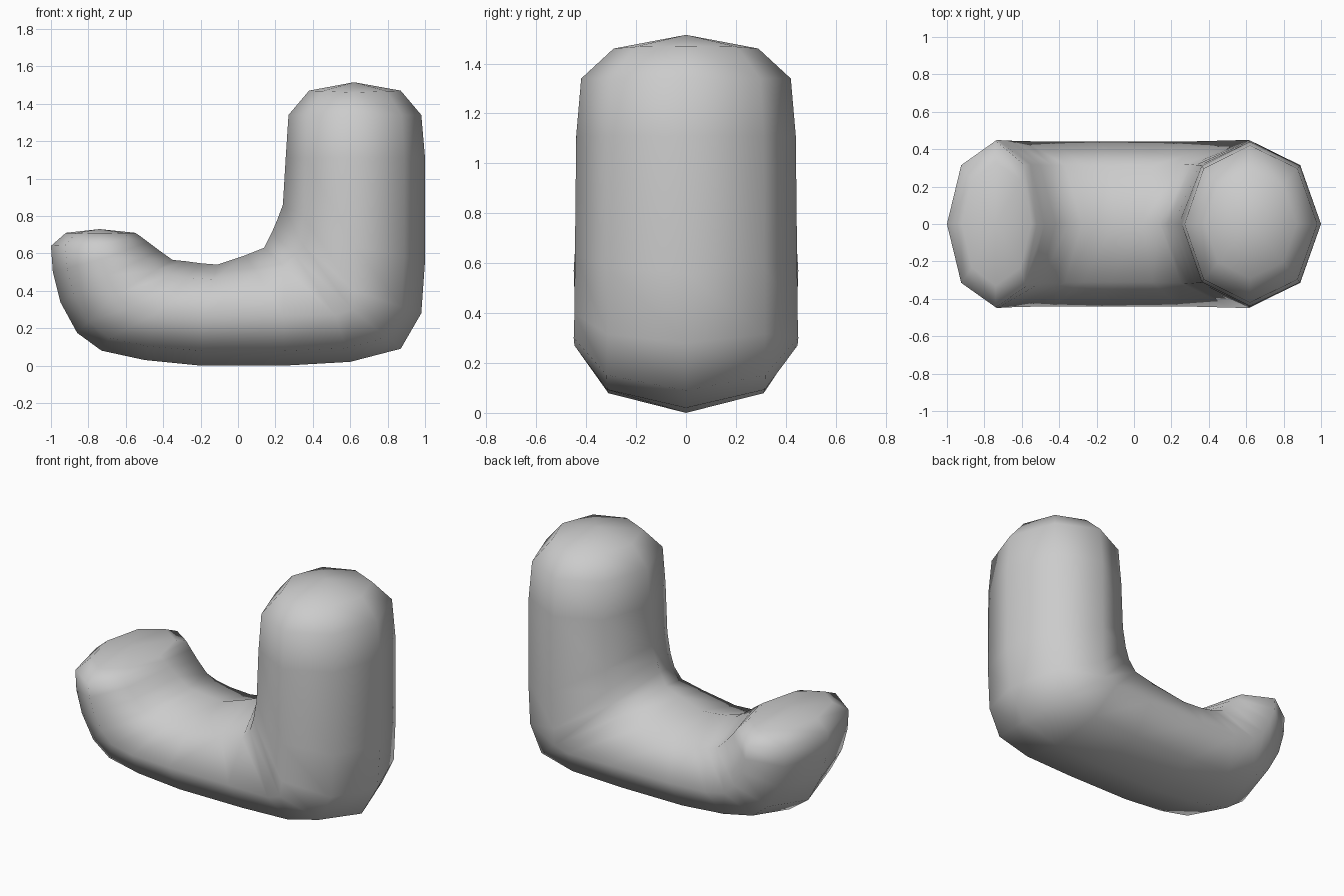
import bpy, bmesh, math

if "Cube" in bpy.data.objects:
    bpy.data.objects.remove(bpy.data.objects["Cube"])

# Cross-sections along the bent tube, all symmetric about y = 0:
# outer point (x, z), side point (x, z), inner point (x, z), half width
RINGS = [
    (.87, 1.47, .62, 1.46, .38, 1.47, .29),     # top dome
    (.98, 1.34, .62, 1.34, .27, 1.34, .42),
    (1.0, 1.11, .62, 1.11, .255, 1.11, .44),    # upright leg
    (1.0, .56, .62, .64, .24, .86, .445),
    (.98, .28, .62, .40, .21, .78, .447),       # heel bend
    (.87, .09, .61, .30, .18, .71, .45),
    (.60, .02, .52, .27, .14, .63, .447),
    (.25, .00, .24, .27, .04, .59, .44),        # sole
    (-.20, .00, -.18, .27, -.11, .54, .44),
    (-.50, .03, -.44, .28, -.20, .547, .44),
    (-.73, .08, -.58, .31, -.28, .558, .443),   # toe curling up
    (-.86, .175, -.65, .38, -.35, .565, .445),
    (-.95, .34, -.70, .48, -.42, .615, .447),
    (-.99, .50, -.73, .57, -.48, .66, .45),
    (-1.0, .64, -.74, .65, -.52, .69, .445),
    (-.92, .71, -.74, .705, -.55, .71, .33),
]
TIPS = ((.62, 0, 1.515), (-.74, 0, .73))
SIDES = 8


def add_ring(bm, ox, oz, mx, mz, ix, iz, w):
    verts = []
    for k in range(SIDES):
        a = math.tau * k / SIDES
        c, s = math.cos(a), math.sin(a)
        ex, ez = (ox, oz) if c > 0 else (ix, iz)
        verts.append(bm.verts.new((mx + abs(c) * (ex - mx), w * s,
                                   mz + abs(c) * (ez - mz))))
    return verts


# Bent foot: skin the rings and close both ends with fans
bm = bmesh.new()
loops = [add_ring(bm, *r) for r in RINGS]
for a, b in zip(loops, loops[1:]):
    for k in range(SIDES):
        n = (k + 1) % SIDES
        bm.faces.new((a[k], a[n], b[n], b[k]))
for loop, tip in ((loops[0], TIPS[0]), (loops[-1], TIPS[1])):
    t = bm.verts.new(tip)
    for k in range(SIDES):
        bm.faces.new((loop[k], loop[(k + 1) % SIDES], t))
bmesh.ops.recalc_face_normals(bm, faces=bm.faces)
for f in bm.faces:
    f.smooth = True

mesh = bpy.data.meshes.new("foot")
bm.to_mesh(mesh)
bm.free()
bpy.context.collection.objects.link(bpy.data.objects.new("foot", mesh))
